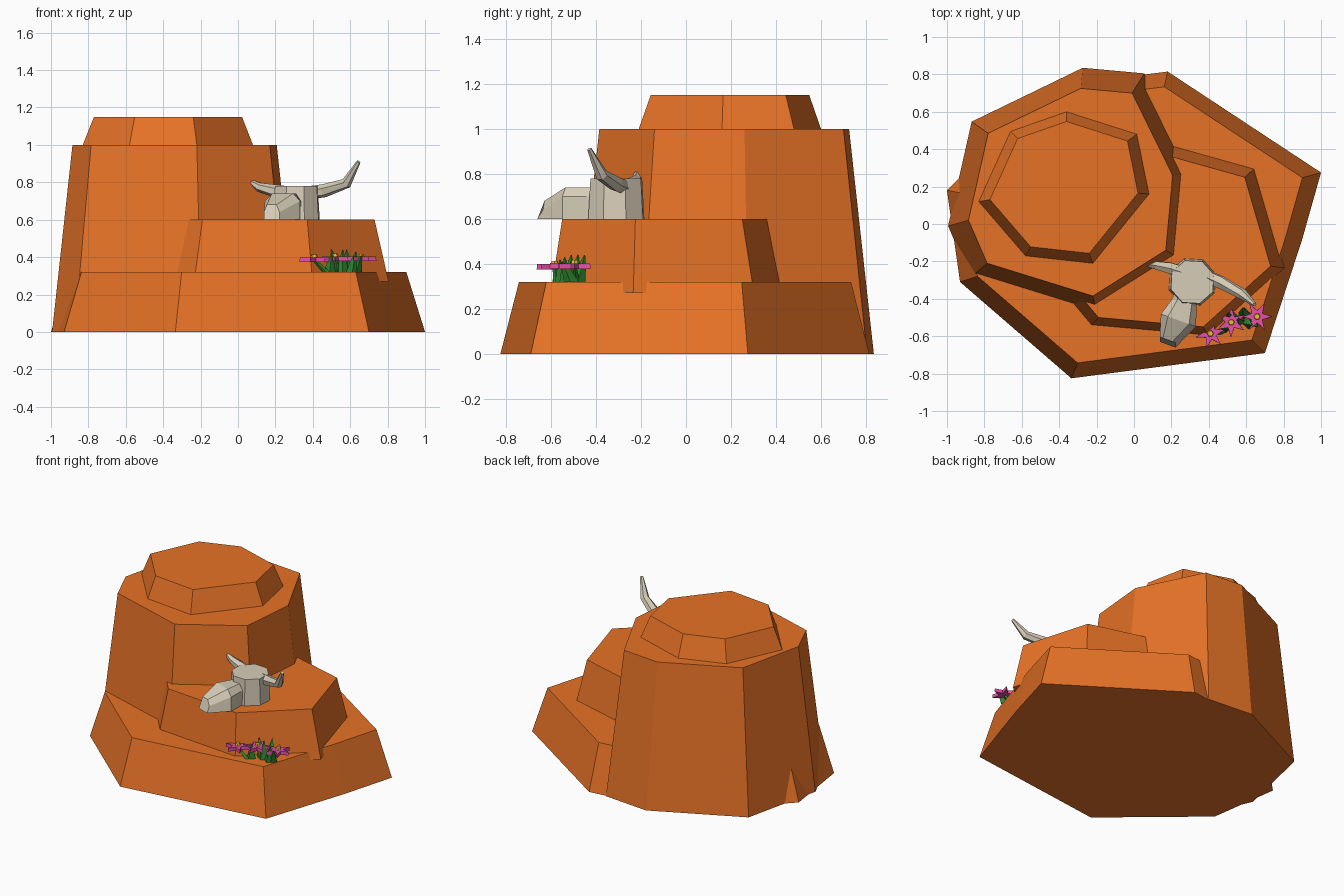
import bpy, bmesh, math
from mathutils import Vector

if "Cube" in bpy.data.objects:
    bpy.data.objects.remove(bpy.data.objects["Cube"])


def material(name, rgb):
    m = bpy.data.materials.new(name)
    m.diffuse_color = (*rgb, 1)
    m.use_nodes = True
    m.node_tree.nodes["Principled BSDF"].inputs["Base Color"].default_value = m.diffuse_color
    return m


ROCK = material("orange_rock", (0.80, 0.17, 0.02))
BONE = material("bone", (0.68, 0.61, 0.48))
PINK = material("pink_petal", (0.80, 0.08, 0.38))
YELLOW = material("yellow_center", (0.85, 0.55, 0.03))
GREEN = material("green_leaf", (0.03, 0.25, 0.03))


def loft(name, rings, mat):
    """Closed flat-faced solid through rings with equal point counts."""
    bm = bmesh.new()
    rows = [[bm.verts.new(p) for p in ring] for ring in rings]
    n = len(rows[0])
    for a, b in zip(rows, rows[1:]):
        for i in range(n):
            j = (i + 1) % n
            bm.faces.new((a[i], a[j], b[j], b[i]))
    bm.faces.new(rows[0][::-1])
    bm.faces.new(rows[-1])
    bmesh.ops.recalc_face_normals(bm, faces=bm.faces)
    me = bpy.data.meshes.new(name)
    bm.to_mesh(me)
    bm.free()
    me.materials.append(mat)
    ob = bpy.data.objects.new(name, me)
    bpy.context.collection.objects.link(ob)
    return ob


def tier(name, outline, center, scale, z_outline, z_other, mat=ROCK):
    """Tapered slab: outline at one height, scaled copy at the other."""
    cx, cy = center
    loft(name, [[(x, y, z_outline) for x, y in outline],
                [(cx + (x - cx) * scale, cy + (y - cy) * scale, z_other)
                 for x, y in outline]], mat)


def circle(cx, cy, r, n, turn=0.0):
    return [(cx + r * math.cos(turn + math.tau * i / n),
             cy + r * math.sin(turn + math.tau * i / n)) for i in range(n)]


def tube(name, path, sides, mat):
    """Tapered tube along (x, y, z, radius) stations."""
    pts = [Vector(p[:3]) for p in path]
    rings = []
    for i, p in enumerate(path):
        t = (pts[min(i + 1, len(pts) - 1)] - pts[max(i - 1, 0)]).normalized()
        side = t.cross(Vector((0, 1, 0.1))).normalized()
        up = t.cross(side)
        rings.append([pts[i] + p[3] * (side * math.cos(math.tau * k / sides)
                                       + up * math.sin(math.tau * k / sides))
                      for k in range(sides)])
    return loft(name, rings, mat)


# Rock tiers
tier("base_rock", [(-0.93, -0.31), (-0.335, -0.825), (0.70, -0.69), (0.897, -0.09),
                   (1.0, 0.275), (0.18, 0.815), (-0.45, 0.735), (-1.0, 0.18)],
     (0, 0), 0.9, 0, 0.32)
tier("ledge_rock", [(-0.19, -0.50), (0.37, -0.55), (0.73, -0.225), (0.592, 0.25),
                    (-0.05, 0.43), (-0.45, -0.19)],
     (0.15, -0.15), 1.13, 0.60, 0.27)
tier("tower_rock", [(-0.885, 0.02), (-0.785, -0.21), (-0.22, -0.385), (0.17, -0.14),
                    (0.207, 0.26), (-0.01, 0.70), (-0.285, 0.725), (-0.78, 0.485)],
     (-0.34, 0.175), 1.2, 1.0, 0.0)
tier("cap_rock", [(-0.36, 0.60), (-0.66, 0.495), (-0.83, 0.12), (-0.58, -0.17),
                  (-0.22, -0.21), (0.08, 0.16), (0.015, 0.48)],
     (-0.37, 0.20), 0.87, 1.0, 1.15)

# Skull: cranium, snout and two horns
tier("cranium", circle(0.312, -0.31, 0.132, 8, math.radians(19)),
     (0.312, -0.31), 0.92, 0.60, 0.78, BONE)
across = Vector((0.94, -0.34, 0))
snout = []
for x, y, half, top, lean in ((0.28, -0.36, 0.065, 0.74, 0), (0.27, -0.42, 0.068, 0.74, 0),
                              (0.238, -0.515, 0.10, 0.74, 0), (0.18, -0.645, 0.045, 0.68, 0.025)):
    ring = []
    for w, z, back in ((-1, 0.60, 0), (-1, top - 0.04, lean), (-0.6, top, lean),
                       (0.6, top, lean), (1, top - 0.04, lean), (1, 0.60, 0)):
        ring.append(Vector((x, y + back, z)) + across * half * w)
    snout.append(ring)
loft("snout", snout, BONE)
tube("right_horn", [(0.39, -0.28, 0.745, 0.036), (0.46, -0.31, 0.755, 0.036),
                    (0.58, -0.375, 0.795, 0.029), (0.645, -0.43, 0.91, 0.011)], 6, BONE)
tube("left_horn", [(0.25, -0.255, 0.745, 0.036), (0.19, -0.235, 0.755, 0.034),
                   (0.11, -0.22, 0.775, 0.024), (0.055, -0.215, 0.81, 0.010)], 6, BONE)

# Flowers: six-pointed stars with yellow centers
for i, (x, y, z, turn) in enumerate(((0.408, -0.585, 0.375, 0.25),
                                     (0.52, -0.525, 0.38, 0.5),
                                     (0.658, -0.495, 0.378, 0.0))):
    star = []
    for k in range(12):
        r = 0.034 if k % 2 else 0.082
        a = turn + math.tau * k / 12
        star.append((x + r * math.cos(a), y + r * math.sin(a)))
    tier(f"flower_{i + 1}", star, (x, y), 0.97, z, z + 0.024, PINK)
    tier(f"flower_center_{i + 1}", circle(x, y, 0.021, 6), (x, y), 0.7,
         z + 0.01, z + 0.038, YELLOW)
    tube(f"stem_{i + 1}", [(0.55 + (x - 0.55) * 0.5, y + 0.01, 0.31, 0.016),
                           (x, y, z + 0.01, 0.008)], 4, GREEN)

# Leaf spikes
for i, (x, y, dx, dy, h) in enumerate(((0.49, -0.55, 0.01, -0.01, 0.10),
                                       (0.53, -0.50, -0.03, 0.02, 0.12),
                                       (0.56, -0.52, 0.0, 0.01, 0.12),
                                       (0.59, -0.48, -0.01, 0.03, 0.12),
                                       (0.61, -0.53, 0.02, -0.01, 0.11),
                                       (0.63, -0.51, 0.03, -0.04, 0.09))):
    tube(f"leaf_{i + 1}", [(x, y, 0.31, 0.034), (x + dx * 0.5, y + dy * 0.5, 0.32 + h * 0.5, 0.02),
                           (x + dx, y + dy, 0.32 + h, 0.002)], 4, GREEN)
